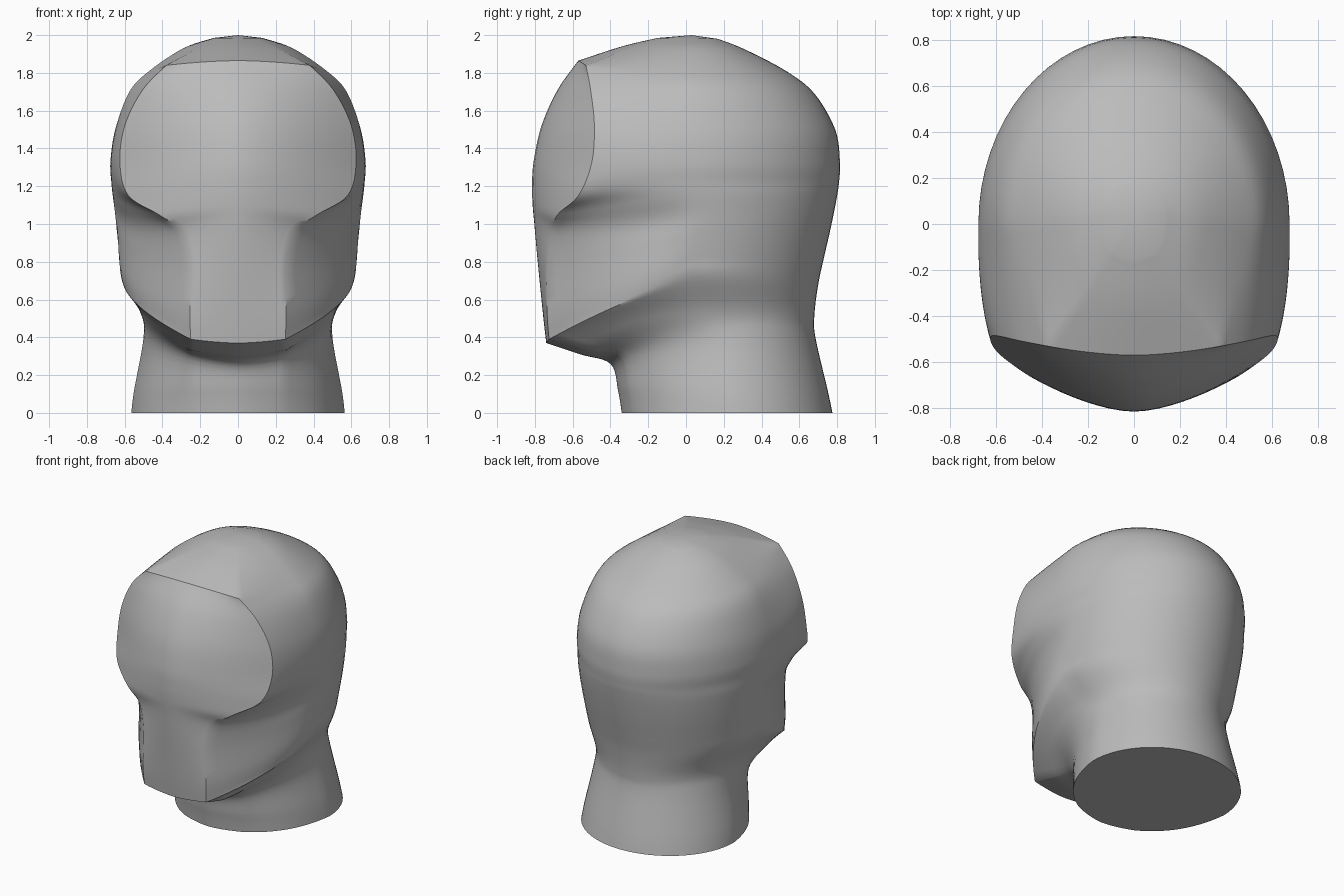
import bpy
import bmesh
import math
from mathutils import Vector

cube = bpy.data.objects.get("Cube")
if cube:
    bpy.data.objects.remove(cube)

STEPS = 6        # rows between neighbouring guide points
FRONT, SIDE, BACK = 10, 14, 16   # divisions around one half of a ring

# Guide lines from the neck base to the crown; all have the same point count.
# Centre of the neck front, chin, visor and forehead (y, z)
front_line = [(-.34, 0), (-.36, .12), (-.4, .26), (-.56, .31), (-.74, .37),
              (-.757, .52), (-.785, .8), (-.803, 1), (-.812, 1.1), (-.815, 1.2),
              (-.807, 1.33), (-.765, 1.52), (-.68, 1.71), (-.57, 1.865),
              (-.34, 1.94), (-.15, 1.985)]
# Outer edge of the visor (x, y, z)
visor_edge = [(.24, -.28, 0), (.24, -.3, .12), (.25, -.34, .3), (.26, -.54, .34),
              (.25, -.725, .39), (.255, -.735, .53), (.25, -.735, .78),
              (.3, -.71, .96), (.42, -.68, 1.05), (.58, -.57, 1.15),
              (.625, -.5, 1.32), (.6, -.485, 1.52), (.505, -.505, 1.71),
              (.38, -.53, 1.84), (.21, -.3, 1.93), (.09, -.12, 1.985)]
# Cheek and temple (x, y, z)
cheek_line = [(.46, -.07, 0), (.45, -.08, .12), (.43, -.1, .36), (.47, -.25, .49),
              (.53, -.36, .57), (.55, -.34, .68), (.535, -.36, .85),
              (.53, -.38, .98), (.6, -.33, 1.1), (.65, -.3, 1.2),
              (.665, -.28, 1.33), (.635, -.28, 1.5), (.55, -.28, 1.69),
              (.43, -.28, 1.82), (.26, -.17, 1.93), (.12, -.06, 1.985)]
# Widest line of the side (x, y, z)
side_line = [(.565, .25, 0), (.55, .23, .12), (.5, .2, .4), (.515, .12, .54),
             (.61, .03, .72), (.625, .04, .82), (.64, .05, .95), (.65, .05, 1.05),
             (.663, .03, 1.15), (.67, 0, 1.22), (.675, 0, 1.33), (.65, 0, 1.5),
             (.575, 0, 1.7), (.47, 0, 1.81), (.29, .02, 1.93), (.13, .03, 1.985)]
# Centre of the back (y, z)
back_line = [(.775, 0), (.75, .12), (.685, .4), (.68, .52), (.7, .68), (.73, .82),
             (.76, .95), (.785, 1.07), (.8, 1.15), (.81, 1.22), (.815, 1.33),
             (.79, 1.5), (.68, 1.69), (.53, 1.81), (.31, 1.925), (.17, 1.98)]

JAW_RIM, BROW = 4, 13


def smooth_line(points, corners=()):
    """Run a smooth curve through the points, broken at sharp corners."""
    pts = [Vector(p if len(p) == 3 else (0, *p)) for p in points]
    out = []
    for i in range(len(pts) - 1):
        a, b = pts[i], pts[i + 1]
        before = a if i == 0 or i in corners else pts[i - 1]
        after = b if i + 2 == len(pts) or i + 1 in corners else pts[i + 2]
        m, n = (b - before) / 2, (after - a) / 2
        for s in range(STEPS):
            t = s / STEPS
            out.append(a * (2*t**3 - 3*t*t + 1) + m * (t**3 - 2*t*t + t)
                       + b * (3*t*t - 2*t**3) + n * (t**3 - t*t))
    out.append(pts[-1])
    return out


def half_ring(front, edge, cheek, side, back):
    """Points of the left half of a section, front centre to back centre."""
    ring = []
    # Visor: gently pointed bow
    for i in range(FRONT):
        t = i / FRONT
        p = front.lerp(edge, t ** 1.7)
        p.x = edge.x * t
        ring.append(p)
    # Side: curve through edge, cheek and widest point
    for i in range(SIDE):
        t = i / SIDE
        ring.append(edge * (1 - t) * (1 - 2*t) + cheek * 4*t * (1 - t)
                    + side * t * (2*t - 1))
    # Back: quarter ellipse
    for i in range(BACK + 1):
        a = i / BACK * math.pi / 2
        s = math.sin(a)
        ring.append(Vector((side.x * math.cos(a) if i < BACK else 0,
                            side.y + (back.y - side.y) * s,
                            side.z + (back.z - side.z) * s * s)))
    return ring


def build_head():
    lines = [smooth_line(front_line, (JAW_RIM, BROW)),
             smooth_line(visor_edge, (JAW_RIM, BROW)),
             smooth_line(cheek_line, (JAW_RIM,)),
             smooth_line(side_line), smooth_line(back_line)]
    bm = bmesh.new()
    rings = []
    for guides in zip(*lines):
        half = half_ring(*guides)
        mirrored = [Vector((-p.x, p.y, p.z)) for p in half[-2:0:-1]]
        rings.append([bm.verts.new(p) for p in half + mirrored])
    count = len(rings[0])
    for low, high in zip(rings, rings[1:]):
        for i in range(count):
            j = (i + 1) % count
            bm.faces.new((low[i], low[j], high[j], high[i]))
    # Crown tip and flat neck base
    tip = bm.verts.new((0, .03, 2))
    for i in range(count):
        bm.faces.new((rings[-1][i], rings[-1][(i + 1) % count], tip))
    bm.faces.new(rings[0][::-1])
    bmesh.ops.recalc_face_normals(bm, faces=bm.faces)
    mesh = bpy.data.meshes.new("head")
    bm.to_mesh(mesh)
    bm.free()
    obj = bpy.data.objects.new("head", mesh)
    bpy.context.collection.objects.link(obj)
    return obj


def make_material(name, color):
    mat = bpy.data.materials.new(name)
    mat.use_nodes = True
    mat.diffuse_color = color
    mat.node_tree.nodes["Principled BSDF"].inputs["Base Color"].default_value = color
    return mat


head = build_head()
head.data.materials.append(make_material("plain grey", (.5, .5, .5, 1)))
bpy.ops.object.select_all(action='DESELECT')
head.select_set(True)
bpy.context.view_layer.objects.active = head
bpy.ops.object.shade_smooth_by_angle(angle=math.radians(35))
